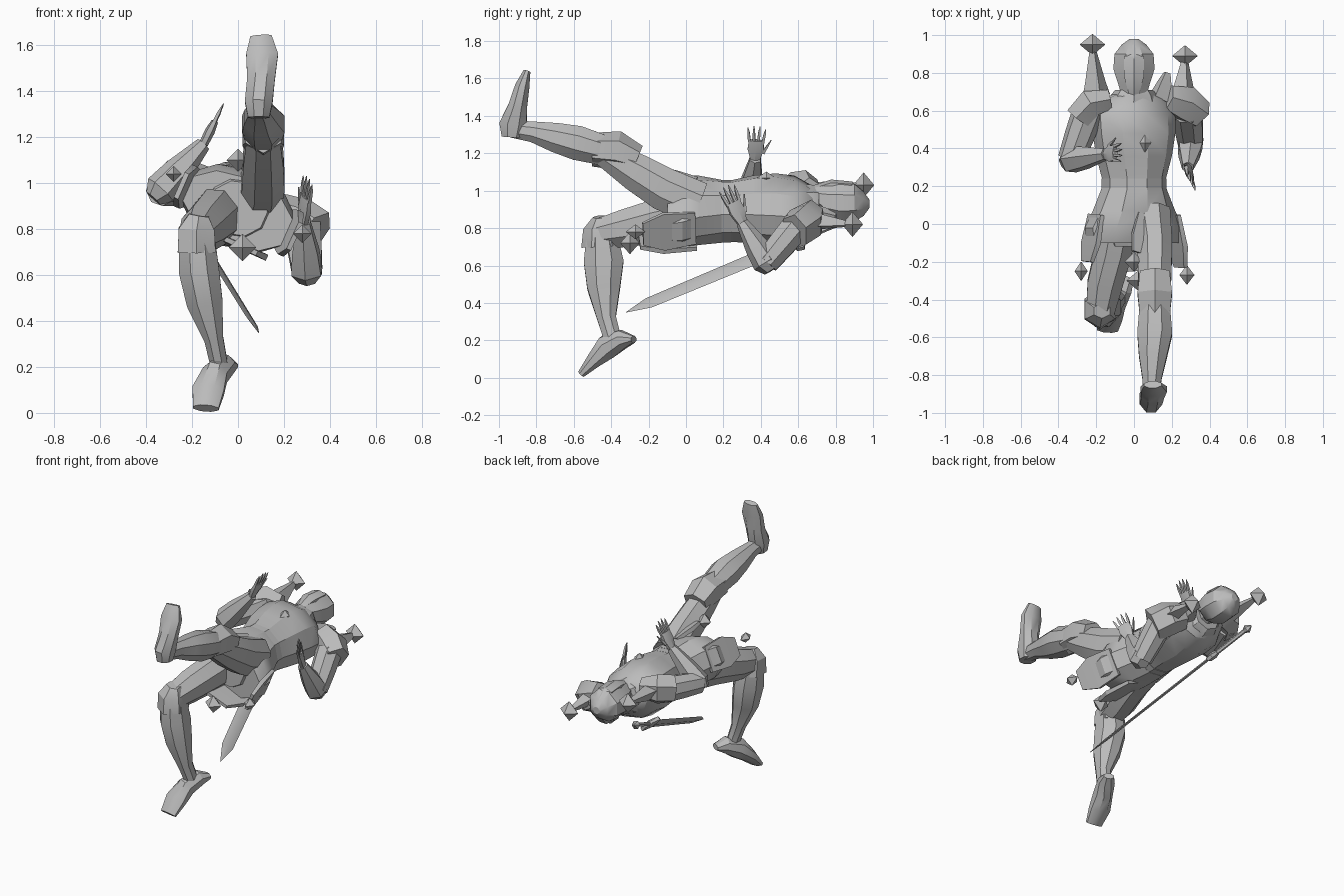
import bpy, bmesh, math
from mathutils import Vector

if "Cube" in bpy.data.objects:
    bpy.data.objects.remove(bpy.data.objects["Cube"])

grey = bpy.data.materials.new("plain grey")
grey.use_nodes = True
COL = (0.5, 0.5, 0.5, 1)
grey.diffuse_color = COL
grey.node_tree.nodes["Principled BSDF"].inputs["Base Color"].default_value = COL


def loft(name, rings, sides=8, turn=0.0):
    """Skin closed rings given as (centre, u half-axis, v half-axis)."""
    bm = bmesh.new()
    loops = []
    for c, u, v in rings:
        angs = [2 * math.pi * (i + turn) / sides for i in range(sides)]
        loops.append([bm.verts.new(c + u * math.cos(a) + v * math.sin(a)) for a in angs])
    for a, b in zip(loops, loops[1:]):
        for i in range(sides):
            j = (i + 1) % sides
            bm.faces.new((a[i], a[j], b[j], b[i]))
    bm.faces.new(loops[0])
    bm.faces.new(loops[-1])
    bmesh.ops.recalc_face_normals(bm, faces=bm.faces)
    me = bpy.data.meshes.new(name)
    bm.to_mesh(me)
    bm.free()
    me.materials.append(grey)
    me.shade_smooth()
    me.set_sharp_from_angle(angle=math.radians(30))
    bpy.context.collection.objects.link(bpy.data.objects.new(name, me))


def tube(name, pts, side=(1, 0, 0), sides=8, turn=0.5):
    """Limb through points (x, y, z, half width along side, half depth)."""
    ps = [Vector(p[:3]) for p in pts]
    rings = []
    for i, p in enumerate(pts):
        t = (ps[min(i + 1, len(ps) - 1)] - ps[max(i - 1, 0)]).normalized()
        u = Vector(side)
        u = (u - t * u.dot(t)).normalized()
        rings.append((ps[i], u * p[3], t.cross(u) * p[4]))
    loft(name, rings, sides, turn)


def gem(name, c, r=0.05, h=0.055):
    """Four sided double pyramid pointing along the body."""
    tube(name, [(c[0], c[1] - h, c[2], 0.002, 0.002), (*c, r, r),
                (c[0], c[1] + h, c[2], 0.002, 0.002)], sides=4, turn=0)


# The body lies face up, rolled so that its -x side is higher
ROLL = math.radians(24)
U = Vector((math.cos(ROLL), 0, -math.sin(ROLL)))
V = Vector((math.sin(ROLL), 0, math.cos(ROLL)))


def body(a, y, b, z=0.89):
    return Vector((0, y, z)) + U * a + V * b


def body_loft(name, rows, sides=10):
    """Rows of (y, half width, half depth, centre z)."""
    loft(name, [(Vector((0, y, z)), U * w, V * d) for y, w, d, z in rows], sides, 0.5)


# Torso, belt and skirt
body_loft("torso", [(-0.12, .13, .12, .89), (0.0, .18, .15, .9), (0.12, .17, .165, .89),
                    (0.22, .165, .165, .89), (0.36, .205, .18, .90), (0.48, .225, .188, .90),
                    (0.58, .23, .17, .90), (0.66, .18, .125, .90), (0.70, .08, .08, .92)])
body_loft("belt", [(0.18, .172, .17, .89), (0.24, .172, .17, .89)])
body_loft("skirt", [(0.19, .172, .172, .89), (0.07, .225, .178, .895), (-0.02, .275, .172, .89),
                    (-0.10, .265, .15, .88)])

# Hanging skirt flaps, each with a pointed weight
flaps = [("left", .22, .0, .275, -.01, V, .15, -.23), ("right", -.22, .0, -.265, -.01, V, .14, -.2),
         ("front", -.01, .17, -.07, .20, U, .07, -.15), ("back", .05, -.145, .07, -.145, U, .2, -.25)]
for nm, a0, b0, a1, b1, side, w, yend in flaps:
    p, q = body(a0, 0.05, b0), body(a1, yend, b1)
    tube(nm + "_skirt_flap", [(*p, w * .85, .015), (*p.lerp(q, .6), w, .02), (*q, w * .6, .015)],
         side, 4, 0.5)
gem("left_skirt_weight", (.28, -.27, .78), .04, .05)
gem("right_skirt_weight", (-.28, -.25, 1.04), .035, .05)
gem("front_skirt_weight", (0.0, -.2, 1.1), .05, .05)
gem("back_skirt_weight", (.02, -.3, .72), .06, .05)
gem("chest_ornament", tuple(body(-.02, .43, .185)), .035, .05)

# Head with helmet, face plate and collar
body_loft("neck", [(0.62, .07, .07, .91), (0.76, .06, .06, .93)], 8)
loft("head", [(Vector((0, y, z)), Vector((w, 0, 0)), Vector((0, 0, d))) for y, w, d, z in
              [(.69, .075, .05, .97), (.74, .09, .095, .945), (.82, .118, .115, .935),
               (.90, .112, .108, .935), (.95, .07, .07, .93), (.98, .025, .025, .93)]], 8, 0.5)
tube("face_plate", [(0, .69, 1.0, .03, .03), (0, .78, 1.025, .06, .035),
                    (0, .88, 1.02, .06, .03), (0, .94, .98, .03, .02)], sides=6)
body_loft("collar", [(.61, .16, .135, .9), (.68, .125, .12, .91), (.71, .10, .10, .92)], 8)
tube("collar_spike", [(.13, .66, .88, .06, .06), (.16, .74, .87, .045, .04),
                      (.175, .80, .86, .02, .02)], U, 4)

# Shoulder plumes ending in pointed weights
for nm, s, tip in (("right", (-.20, .68, 1.0), (-.22, .95, 1.03)),
                   ("left", (.26, .66, .84), (.27, .89, .82))):
    p, q = Vector(s), Vector(tip)
    tube(nm + "_plume", [(*p, .08, .05), (*p.lerp(q, .25), .06, .045), (*q, .012, .012)], U, 4, 0)
    gem(nm + "_plume_weight", tip, .068, .055)

# Raised left leg
tube("left_thigh", [(.09, .06, .93, .11, .13), (.11, -.12, 1.01, .10, .125),
                    (.11, -.27, 1.10, .095, .11), (.11, -.44, 1.2, .08, .075)])
tube("left_knee_guard", [(.11, -.26, 1.17, .09, .075), (.11, -.37, 1.215, .105, .105),
                         (.11, -.50, 1.22, .09, .09)], sides=6)
tube("left_shin", [(.11, -.42, 1.21, .085, .085), (.11, -.58, 1.255, .10, .10),
                   (.10, -.70, 1.285, .08, .085), (.095, -.82, 1.315, .055, .06),
                   (.09, -.93, 1.33, .045, .05)])
tube("left_foot", [(.09, -.93, 1.285, .05, .06), (.09, -.925, 1.35, .065, .08),
                   (.10, -.90, 1.45, .065, .055), (.105, -.875, 1.56, .075, .042),
                   (.10, -.85, 1.64, .05, .02)])

# Standing right leg
tube("right_thigh", [(-.07, .06, .88, .11, .14), (-.11, -.15, .84, .105, .125),
                     (-.155, -.32, .80, .10, .11), (-.18, -.47, .77, .08, .085)])
tube("right_knee_guard", [(-.17, -.46, .86, .05, .04), (-.18, -.455, .80, .09, .095),
                          (-.18, -.45, .70, .095, .11)], sides=6)
tube("right_shin", [(-.18, -.45, .76, .085, .09), (-.17, -.44, .62, .095, .115),
                    (-.145, -.44, .48, .085, .095), (-.105, -.425, .32, .045, .055),
                    (-.08, -.39, .20, .04, .05)])
tube("right_foot", [(-.03, -.28, .205, .035, .02), (-.06, -.34, .205, .055, .055),
                    (-.10, -.42, .165, .06, .07), (-.13, -.49, .095, .075, .045),
                    (-.14, -.56, .02, .06, .022)])


# Arms with shoulder pads, gauntlets and open hands
def arm(nm, shoulder, elbow, wrist, tip, across):
    s, e, w, t = map(Vector, (shoulder, elbow, wrist, tip))
    c = Vector(across).normalized()
    tube(nm + "_upper_arm", [(*s, .085, .085), (*s.lerp(e, .5), .08, .08), (*e, .07, .07)], c)
    o = (e - w).normalized() * .05
    tube(nm + "_forearm", [(*(e + o), .04, .04), (*e, .075, .075), (*e.lerp(w, .4), .065, .065),
                           (*w, .033, .033)], c, 6)
    tube(nm + "_palm", [(*w, .03, .02), (*w.lerp(t, .3), .05, .022), (*w.lerp(t, .55), .045, .015)], c, 6)
    for i in range(4):
        k = i - 1.5
        a, b = w.lerp(t, .5) + c * k * .024, t + c * k * .032 - (t - w) * .06 * abs(k)
        tube(f"{nm}_finger_{i + 1}", [(*a, .011, .011), (*a.lerp(b, .6), .009, .009), (*b, .002, .002)], c, 4)
    a = w.lerp(t, .2) + c * .04
    b = w.lerp(t, .6) + c * .08
    tube(nm + "_thumb", [(*a, .012, .012), (*b, .003, .003)], (t - w), 4)


arm("right", (-.24, .60, .99), (-.335, .34, .97), (-.15, .37, 1.17), (-.06, .38, 1.35), (0, 1, -.1))
arm("left", (.28, .60, .82), (.30, .43, .615), (.285, .30, .83), (.305, .21, 1.03), (-.4, .8, .4))
tube("right_shoulder_pad", [(-.13, .66, 1.0, .06, .07), (-.23, .64, 1.01, .085, .10),
                            (-.29, .56, 1.0, .08, .10)], (0, 1, 0), 6)
tube("left_shoulder_pad", [(.17, .67, .87, .075, .09), (.26, .64, .83, .105, .11),
                           (.335, .58, .78, .085, .11)], (0, 1, 0), 6)

# Sword slung behind the back
tip, end = Vector((.09, -.32, .35)), Vector((-.22, .88, .85))
wide = (.66, .43, -.58)


def sword(f, w, d):
    return (*tip.lerp(end, f), w, d)


tube("sword_blade", [sword(0, .002, .002), sword(.1, .04, .008), sword(.75, .048, .009)], wide, 4, 0)
tube("sword_guard", [sword(.74, .07, .02), sword(.77, .08, .024), sword(.79, .03, .015)], wide, 6)
tube("sword_grip", [sword(.78, .014, .014), sword(.96, .014, .014)], wide, 6)
tube("sword_pommel", [sword(.95, .01, .01), sword(.975, .028, .028), sword(1, .004, .004)], wide, 6)
